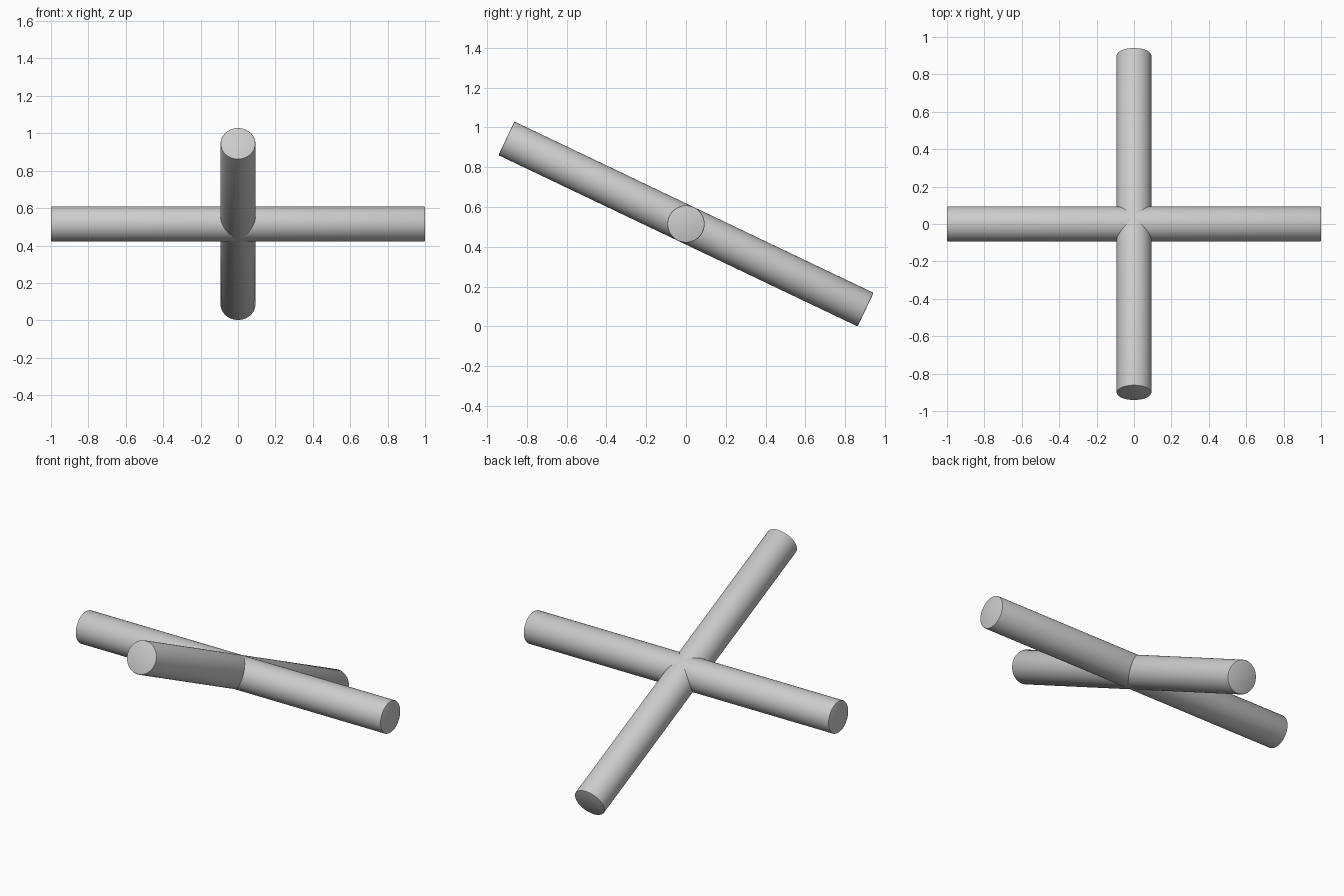
import bpy
import math

cube = bpy.data.objects.get("Cube")
if cube:
    bpy.data.objects.remove(cube, do_unlink=True)

RADIUS, LENGTH, CENTRE_Z = 0.0935, 2.0, 0.515
TILT = math.radians(25.5)

# One plain grey for both bars
grey = bpy.data.materials.new("light_grey")
grey.use_nodes = True
colour = (0.6, 0.6, 0.6, 1.0)
grey.diffuse_color = colour
grey.node_tree.nodes["Principled BSDF"].inputs["Base Color"].default_value = colour


def bar(name, rotation):
    """Round bar with slightly softened rims, centred on the crossing."""
    bpy.ops.mesh.primitive_cylinder_add(vertices=64, radius=RADIUS, depth=LENGTH,
                                        location=(0, 0, CENTRE_Z), rotation=rotation)
    obj = bpy.context.object
    obj.name = name
    obj.data.materials.append(grey)
    bevel = obj.modifiers.new("soft_rim", "BEVEL")
    bevel.width = 0.005
    bevel.segments = 2
    bevel.limit_method = "ANGLE"
    bevel.angle_limit = math.radians(40)
    bpy.ops.object.modifier_apply(modifier=bevel.name)
    bpy.ops.object.shade_smooth_by_angle(angle=math.radians(30))
    return obj


# Level bar from side to side
bar("cross_bar", (0, math.pi / 2, 0))

# Sloping bar, high at the front and low at the back
bar("sloping_bar", (math.pi / 2 - TILT, 0, 0))
